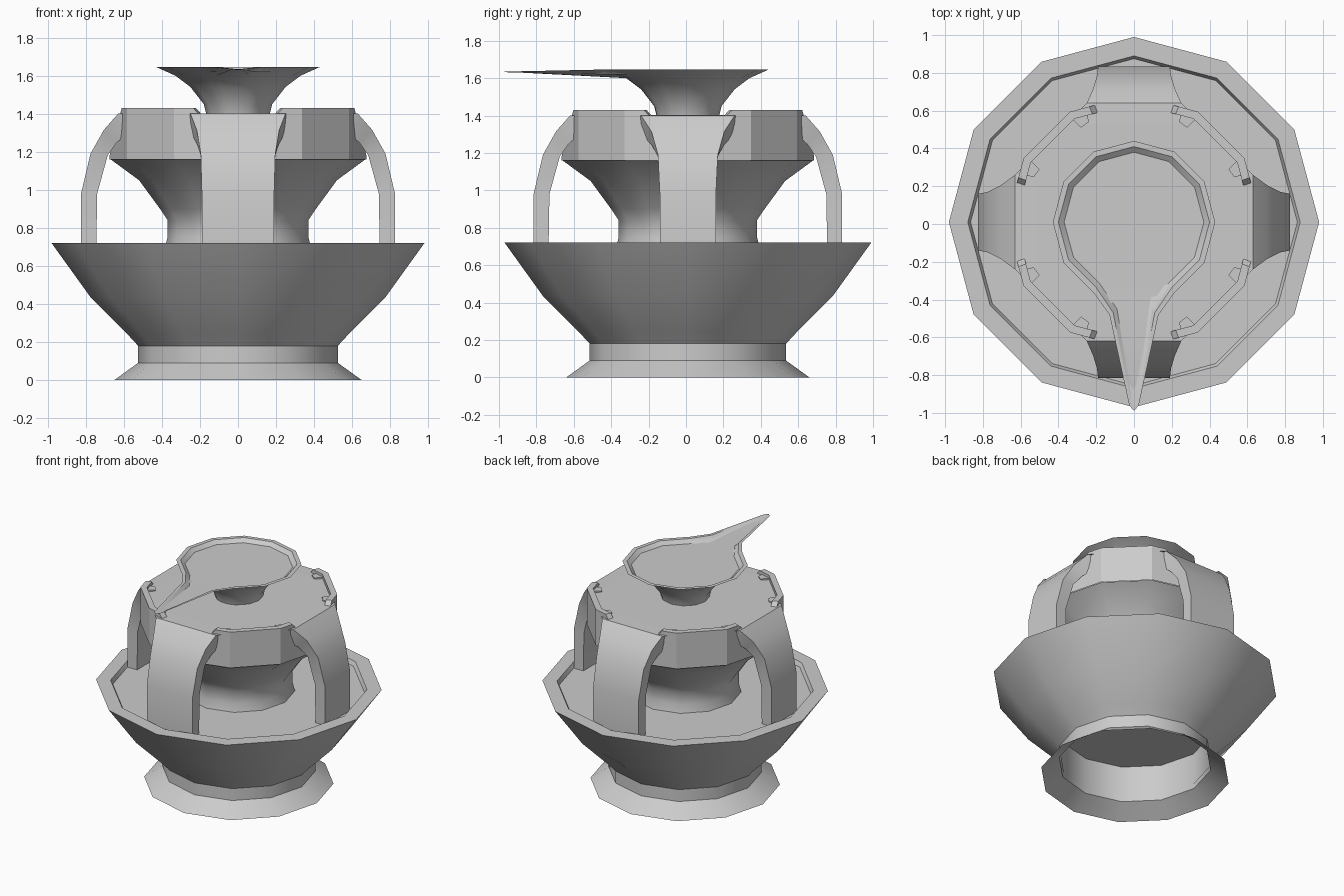
import bpy, bmesh
from math import sin, cos, pi, radians

if "Cube" in bpy.data.objects:
    bpy.data.objects.remove(bpy.data.objects["Cube"])

CY = 0.01  # shared centre in y


def finish(name, bm, smooth=35, weld=True):
    if weld:
        bmesh.ops.remove_doubles(bm, verts=bm.verts, dist=0.0005)
    bmesh.ops.recalc_face_normals(bm, faces=bm.faces)
    me = bpy.data.meshes.new(name)
    bm.to_mesh(me)
    bm.free()
    ob = bpy.data.objects.new(name, me)
    ob.location.y = CY
    bpy.context.collection.objects.link(ob)
    bpy.ops.object.select_all(action='DESELECT')
    ob.select_set(True)
    bpy.context.view_layer.objects.active = ob
    if smooth:
        bpy.ops.object.shade_smooth_by_angle(angle=radians(smooth))
    return ob


def bridge(bm, a, b):
    n = len(a)
    for i in range(n):
        j = (i + 1) % n
        bm.faces.new((a[i], a[j], b[j], b[i]))


def lathe(name, profile, cap_end=False, smooth=35):
    """Twelve-sided turned part from (radius, z) points."""
    bm = bmesh.new()
    rings = [[bm.verts.new((r * cos(k * pi / 6), r * sin(k * pi / 6), z))
              for k in range(12)] for r, z in profile]
    for a, b in zip(rings, rings[1:]):
        bridge(bm, a, b)
    if cap_end:
        bm.faces.new(rings[-1])
    return finish(name, bm, smooth)


# Lower bowl with flared foot, rim and water surface
lathe("lower_bowl", [(0.65, 0), (0.525, 0.09), (0.525, 0.18), (0.585, 0.245),
                     (0.775, 0.435), (0.98, 0.72), (0.88, 0.72), (0.865, 0.69)],
      cap_end=True)
# Recess under the foot
lathe("foot_recess", [(0.52, 0.12), (0.52, 0.36)], cap_end=True)
# Middle pedestal flaring out to the second bowl
lathe("pedestal_bowl", [(0.385, 0.69), (0.37, 0.75), (0.37, 0.84), (0.41, 0.90),
                        (0.52, 1.05), (0.67, 1.16)])

# Parapet panels on the four diagonals, lower where the legs cross
R = 0.675
bm = bmesh.new()
for q in range(4):
    ring = [(R * cos(q * pi / 2 + k * pi / 6), R * sin(q * pi / 2 + k * pi / 6))
            for k in range(4)]

    def mix(a, b, t):
        return (a[0] + (b[0] - a[0]) * t, a[1] + (b[1] - a[1]) * t)

    cols = [(ring[0], 1.18), (mix(ring[1], ring[0], 0.3), 1.43), (ring[1], 1.43),
            (ring[2], 1.43), (mix(ring[2], ring[3], 0.3), 1.43), (ring[3], 1.18)]
    lo_o = [bm.verts.new((x, y, 1.16)) for (x, y), z in cols]
    hi_o = [bm.verts.new((x, y, z)) for (x, y), z in cols]
    hi_i = [bm.verts.new((x * 0.935, y * 0.935, z)) for (x, y), z in cols]
    lo_i = [bm.verts.new((x * 0.935, y * 0.935, 1.16)) for (x, y), z in cols]
    for i in range(5):
        for a, b in ((lo_o, hi_o), (hi_o, hi_i), (hi_i, lo_i)):
            bm.faces.new((a[i], a[i + 1], b[i + 1], b[i]))
finish("parapet_panels", bm, 0)

# Flat deck joining the legs
bm = bmesh.new()
deck = []
for q in range(4):
    c, s = cos(q * pi / 2), sin(q * pi / 2)
    for x, y in ((0.63, -0.25), (0.63, 0.25)):
        deck.append((x * c - y * s, x * s + y * c))
top = [bm.verts.new((x, y, 1.40)) for x, y in deck]
bm.faces.new(top)
finish("deck", bm, 0)

# Four curved legs: (outer radius, z), (inner radius, z), width factor
stations = [((0.825, 0.69), (0.745, 0.69), 0), ((0.825, 0.98), (0.74, 0.98), 0),
            ((0.775, 1.19), (0.685, 1.18), 0.1), ((0.705, 1.315), (0.64, 1.245), 0.45),
            ((0.63, 1.40), (0.58, 1.30), 1), ((0.52, 1.402), (0.50, 1.34), 1.2)]
for q, name in enumerate(("right_leg", "back_leg", "left_leg", "front_leg")):
    c, s = cos(q * pi / 2), sin(q * pi / 2)
    base = 0.19 if q % 2 else 0.15
    bm = bmesh.new()
    rings = []
    for (ro, zo), (ri, zi), t in stations:
        w = base + (0.25 - base) * t
        rings.append([bm.verts.new((r * c - y * s, r * s + y * c, z)) for r, y, z in
                      ((ro, -w, zo), (ro, w, zo), (ri, w, zi), (ri, -w, zi))])
    for a, b in zip(rings, rings[1:]):
        bridge(bm, a, b)
    finish(name, bm, 45)

# Small brackets where the panels meet the legs
bm = bmesh.new()
for q in range(4):
    c, s = cos(q * pi / 2), sin(q * pi / 2)
    for m in (-1, 1):
        pts = ((0.60, 0.25), (0.55, 0.33), (0.50, 0.28), (0.53, 0.24))
        rings = [[bm.verts.new((x * c - m * y * s, x * s + m * y * c, z))
                  for x, y in pts] for z in (1.22, 1.41)]
        bridge(bm, *rings)
        bm.faces.new(rings[0])
        bm.faces.new(rings[1])
finish("leg_brackets", bm, 0)

# Top dish with a long pointed pouring lip towards the front
def outline(r, lip, z, lip_z):
    """Round rim points, then the five lip points."""
    pts = [(r * cos(radians(a)), r * sin(radians(a)), z)
           for a in range(-60, 241, 30)]
    (x1, y1), (x2, y2), yt = lip
    pts += [(-x1, y1, z), (-x2, y2, lip_z), (0, yt, lip_z), (x2, y2, lip_z), (x1, y1, z)]
    return pts


def round_ring(r, z):
    angles = list(range(-60, 241, 30)) + [250, 260, 270, 280, 290]
    return [(r * cos(radians(a)), r * sin(radians(a)), z) for a in angles]


bm = bmesh.new()
levels = [round_ring(0.165, 1.39), round_ring(0.18, 1.45), round_ring(0.25, 1.54),
          round_ring(0.33, 1.60),
          outline(0.43, ((0.13, -0.49), (0.025, -0.97), -1.0), 1.645, 1.635),
          outline(0.40, ((0.11, -0.48), (0.018, -0.955), -0.975), 1.645, 1.635),
          outline(0.37, ((0.09, -0.46), (0.010, -0.94), -0.96), 1.62, 1.63)]
rings = [[bm.verts.new(p) for p in lv] for lv in levels]
for a, b in zip(rings, rings[1:]):
    bridge(bm, a, b)
floor = bm.faces.new(rings[-1])
bmesh.ops.triangulate(bm, faces=[floor])
finish("pouring_dish", bm, 35)
